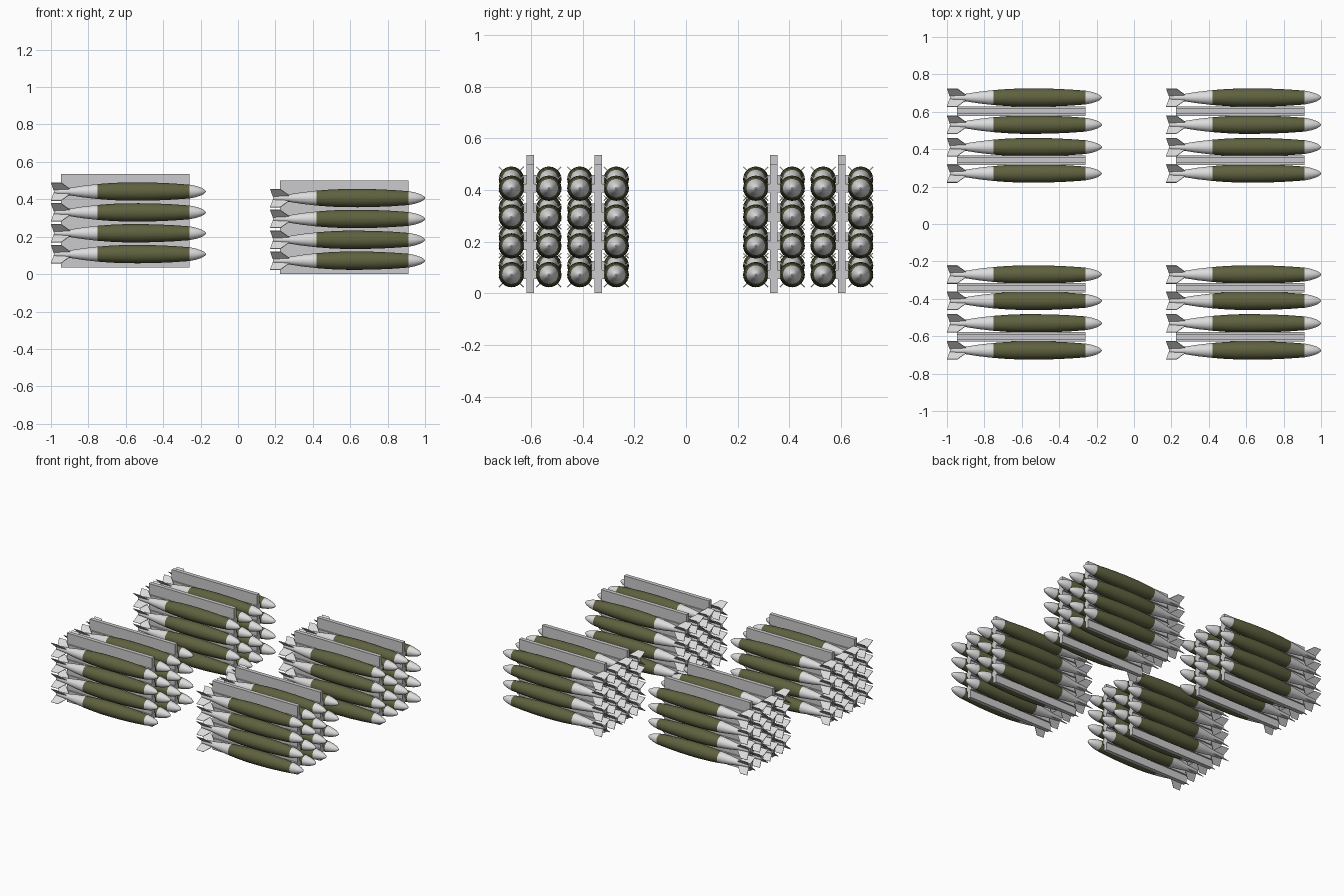
import bpy, bmesh, math
from mathutils import Matrix, Vector

if "Cube" in bpy.data.objects:
    bpy.data.objects.remove(bpy.data.objects["Cube"])


def material(name, rgb):
    m = bpy.data.materials.new(name)
    m.diffuse_color = (*rgb, 1)
    m.use_nodes = True
    m.node_tree.nodes["Principled BSDF"].inputs["Base Color"].default_value = m.diffuse_color
    return m


OLIVE = material("olive green", (0.115, 0.12, 0.05))
WHITE = material("pale grey", (0.72, 0.72, 0.72))
GREY = material("rack grey", (0.60, 0.60, 0.61))


def finish(bm, name, mats):
    bmesh.ops.recalc_face_normals(bm, faces=bm.faces)
    me = bpy.data.meshes.new(name)
    bm.to_mesh(me)
    bm.free()
    for m in mats:
        me.materials.append(m)
    return me


def place(mesh, name, loc):
    ob = bpy.data.objects.new(name, mesh)
    ob.location = loc
    bpy.context.collection.objects.link(ob)
    return ob


# Store: lathed body along x (tail at 0, nose at 0.828) with four fins
PROFILE = [(0.015, 0.014), (0.10, 0.020), (0.17, 0.031), (0.249, 0.040),
           (0.32, 0.0455), (0.39, 0.0485), (0.47, 0.049), (0.56, 0.0475),
           (0.65, 0.0435), (0.74, 0.037), (0.775, 0.030), (0.805, 0.020),
           (0.820, 0.011), (0.828, 0.003)]
FIN = [(0.105, 0.017), (0.055, 0.068), (0.0, 0.068), (0.015, 0.008)]
SIDES = 24


def store_mesh():
    bm = bmesh.new()
    rings = []
    for x, r in PROFILE:
        rings.append([bm.verts.new((x, r * math.cos(2 * math.pi * i / SIDES),
                                    r * math.sin(2 * math.pi * i / SIDES)))
                      for i in range(SIDES)])
    for k in range(len(rings) - 1):
        a, b = rings[k], rings[k + 1]
        for i in range(SIDES):
            j = (i + 1) % SIDES
            f = bm.faces.new((a[i], a[j], b[j], b[i]))
            f.smooth = True
            # olive middle section, pale tail and nose
            f.material_index = 1 if 0.249 <= PROFILE[k][0] < 0.74 else 0
    bm.faces.new(rings[0])
    bm.faces.new(rings[-1])
    # X-shaped tail fins
    t = 0.002
    for q in range(4):
        rot = Matrix.Rotation(math.radians(45 + 90 * q), 3, 'X')
        lo = [bm.verts.new(rot @ Vector((x, -t, r))) for x, r in FIN]
        hi = [bm.verts.new(rot @ Vector((x, t, r))) for x, r in FIN]
        bm.faces.new(lo)
        bm.faces.new(hi)
        for i in range(4):
            j = (i + 1) % 4
            bm.faces.new((lo[i], lo[j], hi[j], hi[i]))
    return finish(bm, "store", [WHITE, OLIVE])


def box_mesh(name, size):
    bm = bmesh.new()
    bmesh.ops.create_cube(bm, size=1, matrix=Matrix.Diagonal((*size, 1)))
    return finish(bm, name, [GREY])


store = store_mesh()
plate = box_mesh("rack_plate", (0.687, 0.029, 0.50))
rail = box_mesh("rack_rail", (0.687, 0.050, 0.034))

# Two groups along x (the left one sits higher), four racks across y
for x0, z0 in ((-1.0, 0.035), (0.172, 0.0)):
    for yc, half in ((0.3405, 0.0705), (0.6035, 0.0725)):
        for side in (-1, 1):
            y = side * yc
            xm = x0 + 0.397
            place(plate, "rack_plate", (xm, y, z0 + 0.25))
            for n in range(4):
                z = z0 + 0.072 + 0.1115 * n
                place(rail, "rack_rail", (xm, y, z))
                for s in (-1, 1):
                    place(store, "store", (x0, y + s * half, z))
